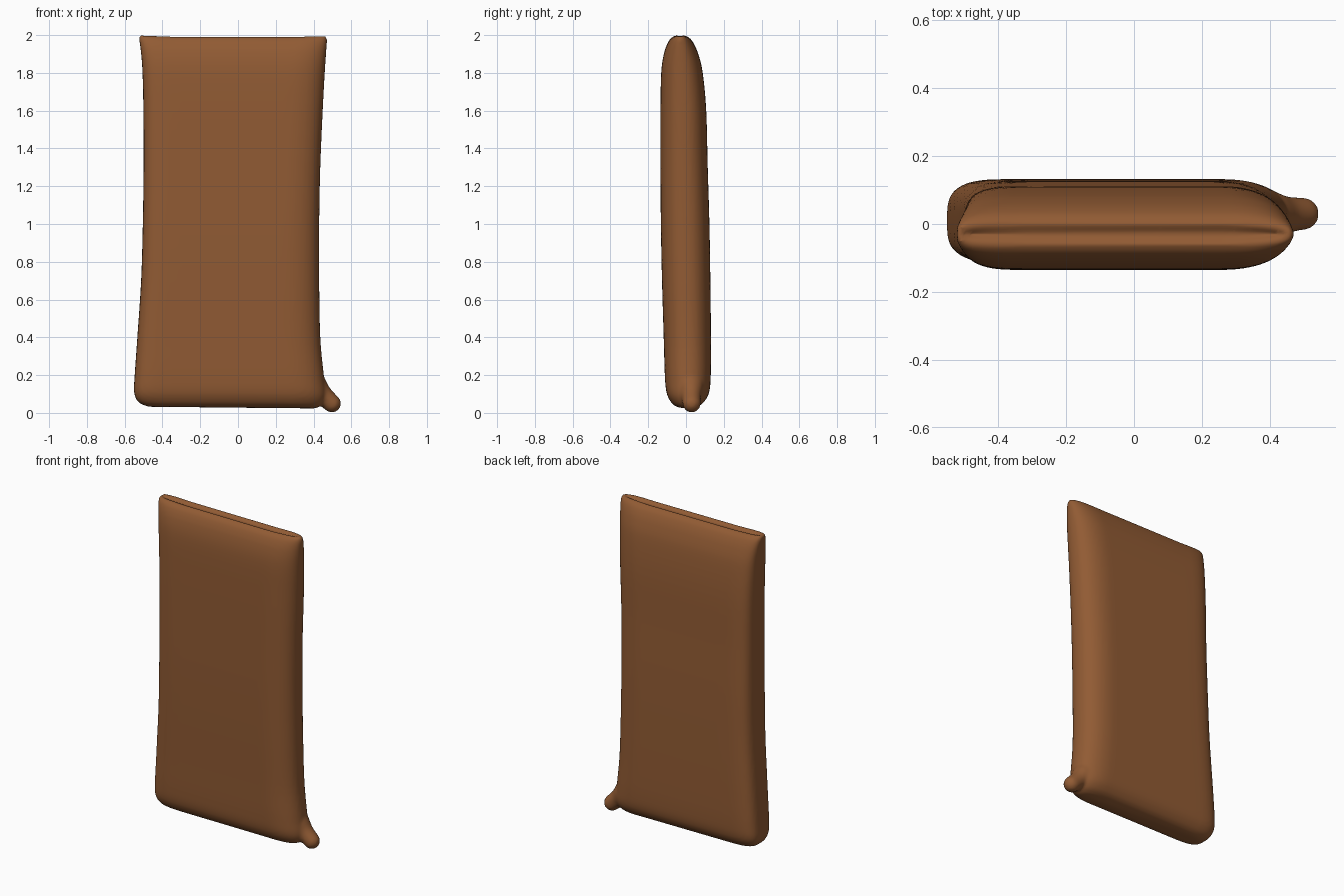
import bpy, bmesh, math
from mathutils import Vector

if "Cube" in bpy.data.objects:
    bpy.data.objects.remove(bpy.data.objects["Cube"])

brown = bpy.data.materials.new("warm brown")
brown.diffuse_color = (0.285, 0.105, 0.034, 1)
brown.use_nodes = True
brown.node_tree.nodes["Principled BSDF"].inputs["Base Color"].default_value = brown.diffuse_color

# Cushion outline by height: z, left x, right x, front y, back y
ROWS = [
    (0.032, -0.46, 0.40, -0.030, 0.040),
    (0.038, -0.49, 0.42, -0.055, 0.065),
    (0.060, -0.53, 0.45, -0.080, 0.095),
    (0.110, -0.55, 0.465, -0.103, 0.122),
    (0.200, -0.547, 0.455, -0.112, 0.131),
    (0.400, -0.533, 0.436, -0.118, 0.132),
    (0.700, -0.513, 0.430, -0.127, 0.129),
    (1.000, -0.504, 0.430, -0.133, 0.124),
    (1.300, -0.500, 0.436, -0.135, 0.115),
    (1.600, -0.501, 0.449, -0.135, 0.107),
    (1.800, -0.506, 0.460, -0.131, 0.088),
    (1.900, -0.514, 0.467, -0.116, 0.063),
    (1.960, -0.522, 0.471, -0.092, 0.034),
    (1.982, -0.521, 0.466, -0.070, 0.010),
    (1.986, -0.515, 0.458, -0.055, -0.005),
    (1.968, -0.490, 0.435, -0.034, -0.026),   # sunken top seam
]


def catmull(a, b, c, d, t):
    return [0.5 * (2*q + (r - p)*t + (2*p - 5*q + 4*r - s)*t*t
                   + (3*q - p - 3*r + s)*t**3) for p, q, r, s in zip(a, b, c, d)]


def smooth_rows(rows, steps):
    out = []
    for i in range(len(rows) - 1):
        nb = [rows[max(0, min(len(rows) - 1, i + k))] for k in (-1, 0, 1, 2)]
        out += [catmull(*nb, s / steps) for s in range(steps)]
    return out + [rows[-1]]


def loft(bm, rings):
    """Skin closed rings of points and cap both ends."""
    vs = [[bm.verts.new(p) for p in ring] for ring in rings]
    n = len(vs[0])
    for a, b in zip(vs, vs[1:]):
        for i in range(n):
            bm.faces.new((a[i], a[(i + 1) % n], b[(i + 1) % n], b[i]))
    bm.faces.new(vs[0][::-1])
    bm.faces.new(vs[-1])


def cushion_ring(z, xl, xr, yf, yb):
    """Flat slab section: blunt left end, rounder right end."""
    yc, h = (yf + yb) / 2, (yb - yf) / 2
    pts = []
    for end, length, power in ((xr, 0.19, 2.3), (xl, -0.19, 3.6)):
        for k in range(25):
            a = math.pi * (k / 24 - 0.5)
            c, s = abs(math.cos(a)) ** (2 / power), abs(math.sin(a)) ** (2 / power)
            side = math.copysign(1, a) * (1 if length > 0 else -1)
            x = end - length + length * c
            # corners lift at the top and sag at the lower right
            dz = 0.055 * x * x * (z / 2) ** 4
            dz -= 0.014 * max(0, (x - 0.1) / 0.35) ** 2 * (1 - z / 2) ** 8
            pts.append((x, yc + h * s * side, z + dz))
    return pts


bm = bmesh.new()
loft(bm, [cushion_ring(*r) for r in smooth_rows(ROWS, 5)])

# Pulled-out corner nub: x, y, z, radius, finished with a round tip
nub = smooth_rows([(0.33, 0.015, 0.20, 0.09), (0.40, 0.02, 0.14, 0.077),
                   (0.45, 0.027, 0.093, 0.054), (0.497, 0.03, 0.050, 0.048)], 5)
axis = Vector((0.75, 0.0, -0.66)).normalized()
u, v = Vector((0, 1, 0)), axis.cross(Vector((0, 1, 0)))
tip = Vector(nub[-1][:3])
for k in range(1, 8):
    a = k * math.pi / 16
    nub.append((*(tip + axis * 0.048 * math.sin(a)), 0.048 * math.cos(a)))
loft(bm, [[Vector(p[:3]) + p[3] * (u * math.cos(i * math.pi / 12) + v * math.sin(i * math.pi / 12))
           for i in range(24)] for p in nub])
bmesh.ops.recalc_face_normals(bm, faces=bm.faces)

mesh = bpy.data.meshes.new("cushion")
bm.to_mesh(mesh)
bm.free()
mesh.materials.append(brown)
cushion = bpy.data.objects.new("cushion", mesh)
bpy.context.collection.objects.link(cushion)

# Fuse body and nub into one soft skin
remesh = cushion.modifiers.new("fuse", 'REMESH')
remesh.mode = 'VOXEL'
remesh.voxel_size = 0.01
remesh.use_smooth_shade = True
soften = cushion.modifiers.new("soften", 'SMOOTH')
soften.factor = 0.5
soften.iterations = 4
